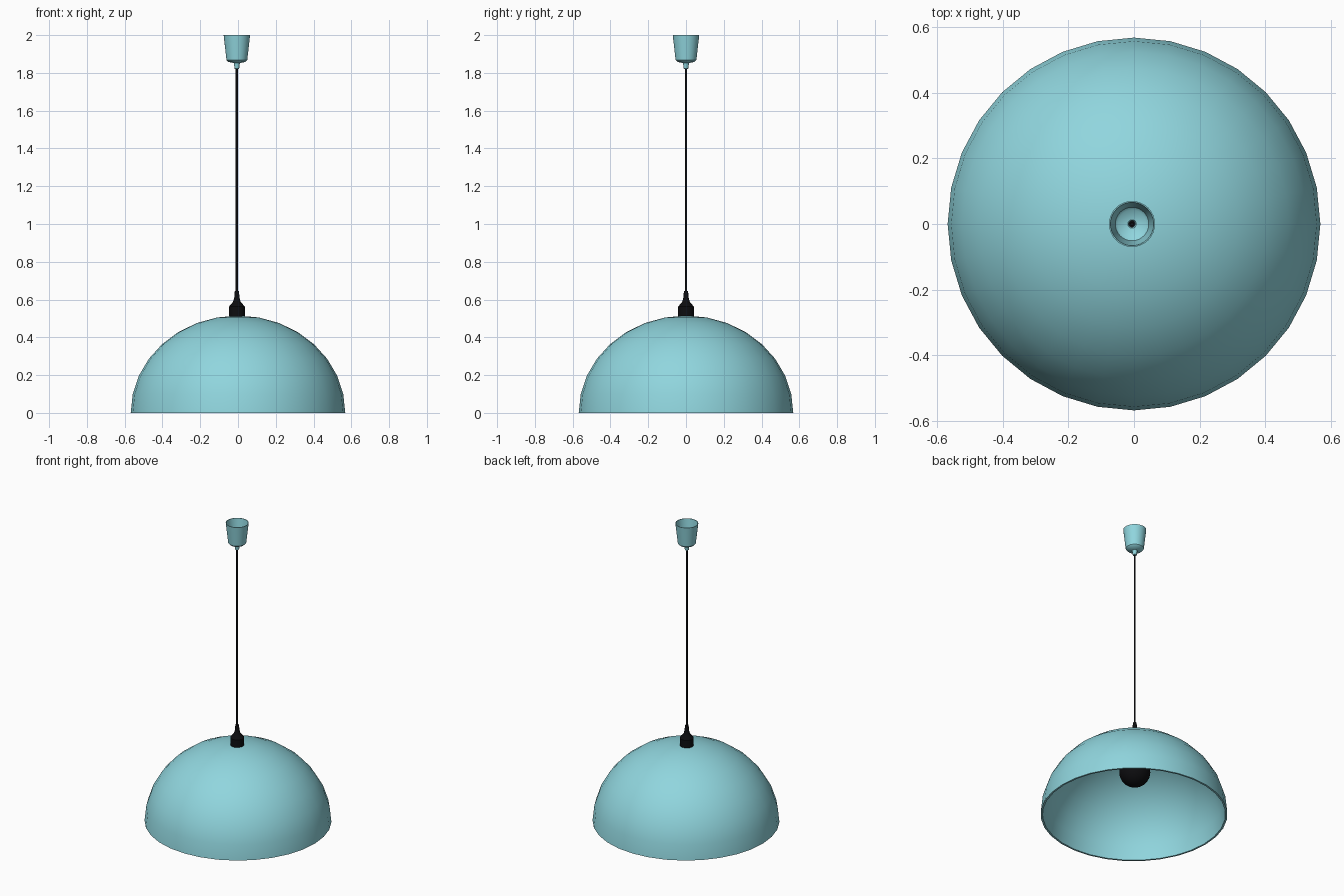
import bpy, bmesh, math

default_cube = bpy.data.objects.get("Cube")
if default_cube:
    bpy.data.objects.remove(default_cube)

AXIS_X = -0.006  # the cord hangs slightly off centre


def make_material(name, color, roughness):
    mat = bpy.data.materials.new(name)
    mat.use_nodes = True
    mat.diffuse_color = color
    bsdf = mat.node_tree.nodes["Principled BSDF"]
    bsdf.inputs["Base Color"].default_value = color
    bsdf.inputs["Roughness"].default_value = roughness
    return mat


def lathe(name, profile, mat, sides=32, x=0.0, closed=False):
    """Spin (radius, height) points around z; points on the axis become poles."""
    bm = bmesh.new()
    rings = []
    for r, z in profile:
        if r < 1e-5:
            rings.append([bm.verts.new((0, 0, z))] * sides)
        else:
            angles = [math.tau * i / sides for i in range(sides)]
            rings.append([bm.verts.new((r * math.cos(a), r * math.sin(a), z)) for a in angles])
    pairs = list(zip(rings, rings[1:]))
    if closed:
        pairs.append((rings[-1], rings[0]))
    for low, high in pairs:
        for i in range(sides):
            j = (i + 1) % sides
            corners = list(dict.fromkeys((low[i], low[j], high[j], high[i])))
            if len(corners) > 2:
                bm.faces.new(corners)
    bmesh.ops.recalc_face_normals(bm, faces=bm.faces)
    mesh = bpy.data.meshes.new(name)
    bm.to_mesh(mesh)
    bm.free()
    mesh.materials.append(mat)
    obj = bpy.data.objects.new(name, mesh)
    obj.location.x = x
    bpy.context.collection.objects.link(obj)
    bpy.ops.object.select_all(action="DESELECT")
    obj.select_set(True)
    bpy.context.view_layer.objects.active = obj
    bpy.ops.object.shade_smooth_by_angle(angle=math.radians(35))
    return obj


def arc(radius, height, base=0.0, start=0.0, end=90.0, steps=8):
    """Elliptical profile from start to end degrees of elevation."""
    angles = [math.radians(start + (end - start) * i / steps) for i in range(steps + 1)]
    return [(radius * math.cos(a), base + height * math.sin(a)) for a in angles]


teal = make_material("teal enamel", (0.28, 0.67, 0.73, 1), 0.5)
black = make_material("black plastic", (0.004, 0.004, 0.005, 1), 0.5)

# Dome shade: outer skin over the top, then back down the inside to the rim
outer = arc(0.568, 0.515)
inner = arc(0.556, 0.503)
lathe("dome_shade", outer + inner[::-1] + outer[:1], teal)

# Cord grip on top of the shade
lathe("cord_grip", [(0, 0.505), (0.042, 0.505), (0.042, 0.562), (0.034, 0.572),
                    (0.02, 0.588), (0.014, 0.61), (0.011, 0.645), (0, 0.645)],
      black, 24, AXIS_X)

# Lamp holder and bulb inside the shade
lathe("lamp_holder", [(0, 0.4), (0.04, 0.4), (0.042, 0.51), (0, 0.51)], black, 24, AXIS_X)
lathe("bulb", arc(0.095, 0.095, 0.3, -90, 55, 12) + [(0.04, 0.41), (0, 0.41)],
      black, 24, AXIS_X)

# Hanging cord
lathe("cord", [(0, 0.6), (0.006, 0.6), (0.006, 1.86), (0, 1.86)], black, 12, AXIS_X)

# Ceiling cup, open at the top with a narrow neck around the cord
lathe("ceiling_cup", [(0.009, 1.82), (0.012, 1.822), (0.016, 1.852), (0.045, 1.858),
                      (0.055, 1.868), (0.07, 2.0), (0.066, 2.0), (0.051, 1.872),
                      (0.043, 1.864), (0.013, 1.858), (0.009, 1.85)],
      teal, 32, AXIS_X, closed=True)
